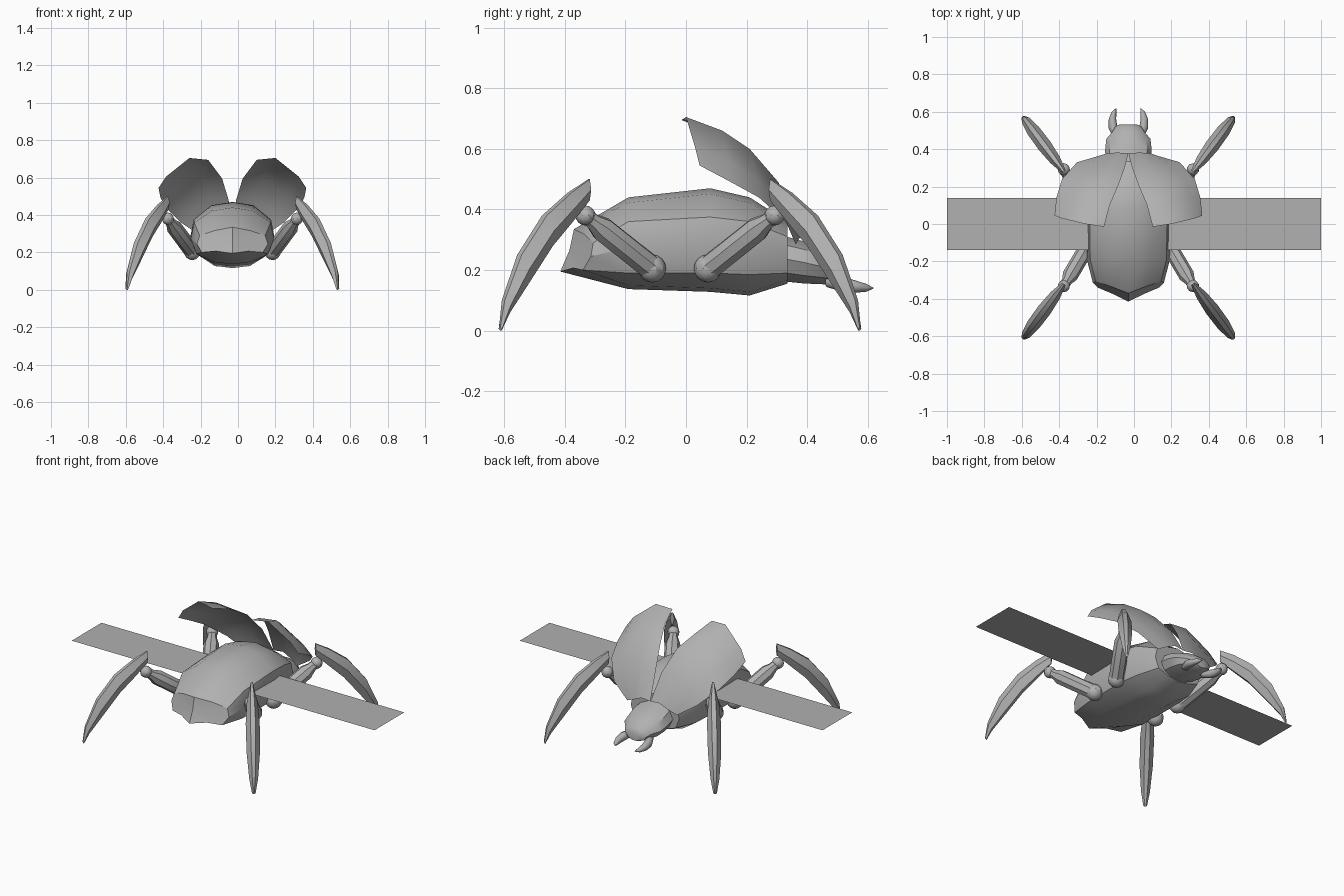
import bpy, bmesh, math
from mathutils import Vector

if "Cube" in bpy.data.objects:
    bpy.data.objects.remove(bpy.data.objects["Cube"])

CX, CY = -0.03, -0.02   # symmetry centre of the body and of the legs
grey = bpy.data.materials.new("dark_grey")
grey.diffuse_color = (0.44, 0.44, 0.44, 1)
grey.use_nodes = True
grey.node_tree.nodes["Principled BSDF"].inputs["Base Color"].default_value = grey.diffuse_color


def finish(name, bm, angle=35):
    bmesh.ops.remove_doubles(bm, verts=bm.verts, dist=0.0005)
    bmesh.ops.recalc_face_normals(bm, faces=bm.faces)
    me = bpy.data.meshes.new(name)
    bm.to_mesh(me)
    bm.free()
    me.materials.append(grey)
    ob = bpy.data.objects.new(name, me)
    bpy.context.collection.objects.link(ob)
    bpy.ops.object.select_all(action='DESELECT')
    ob.select_set(True)
    bpy.context.view_layer.objects.active = ob
    bpy.ops.object.shade_smooth_by_angle(angle=math.radians(angle))
    return ob


def loft(bm, rings, closed=True, caps=True):
    vs = [[bm.verts.new(p) for p in r] for r in rings]
    n = len(vs[0])
    for a, b in zip(vs, vs[1:]):
        for i in range(n if closed else n - 1):
            j = (i + 1) % n
            bm.faces.new((a[i], a[j], b[j], b[i]))
    if caps:
        bm.faces.new(vs[0])
        bm.faces.new(vs[-1])


def tube(bm, points, radii, sides=8):
    pts = [Vector(p) for p in points]
    rings = []
    for i, p in enumerate(pts):
        d = (pts[min(i + 1, len(pts) - 1)] - pts[max(i - 1, 0)]).normalized()
        u = d.cross(Vector((0, 0, 1))).normalized()
        v = d.cross(u)
        rings.append([p + (u * math.cos(t) + v * math.sin(t)) * radii[i]
                      for t in (2 * math.pi * k / sides for k in range(sides))])
    loft(bm, rings)


def ball(bm, p, r):
    made = bmesh.ops.create_uvsphere(bm, u_segments=10, v_segments=8, radius=r)
    bmesh.ops.translate(bm, verts=made['verts'], vec=p)


# Body: half sections mirrored into rings, swept back in a V at the tail
bm = bmesh.new()
rings = []
for y, hw, zt, zl, zm, zb, sweep, slant in [
        (-0.37, 0.19, 0.335, 0.29, 0.20, 0.195, 0.085, 0.045),
        (-0.19, 0.222, 0.44, 0.36, 0.19, 0.137, 0, 0),
        (0.08, 0.225, 0.47, 0.375, 0.19, 0.128, 0, 0),
        (0.21, 0.21, 0.44, 0.36, 0.185, 0.116, 0, 0),
        (0.335, 0.16, 0.36, 0.31, 0.19, 0.155, 0, 0)]:
    half = [(0, zt), (.5, zt - .018), (.92, zl), (1, (zl + zm) / 2), (.86, zm), (.45, zb + .012), (0, zb)]
    half += [(-f, z) for f, z in half[-2:0:-1]]
    rings.append([(CX + f * hw, y + sweep * abs(f) - slant * (zt - z) / (zt - zb), z) for f, z in half])
vs = loft(bm, rings, caps=False)
bm.verts.ensure_lookup_table()
# tail cap fanned from a middle point
tail = list(bm.verts)[:12]
mid = bm.verts.new((CX, -0.385, 0.265))
for i in range(12):
    bm.faces.new((tail[i], tail[(i + 1) % 12], mid))
bm.faces.new(list(bm.verts)[48:60])
finish("body", bm, 32)

# Head
bm = bmesh.new()
rings = []
for y, hw, zc, hz in [(0.31, .115, .24, .08), (0.39, .125, .225, .073), (0.455, .118, .21, .06),
                      (0.49, .088, .2, .05), (0.52, .07, .188, .038), (0.533, .045, .18, .025)]:
    rings.append([(CX + hw * math.cos(t), y, zc + hz * math.sin(t))
                  for t in (math.pi * k / 5 for k in range(10))])
loft(bm, rings)
finish("head", bm)

# Flat flying wings
bm = bmesh.new()
bm.faces.new([bm.verts.new(p) for p in
              ((-1, -.14, .325), (1, -.14, .325), (1, .14, .325), (-1, .14, .325))])
finish("flight_wings", bm)

# Raised wing cases: rows from the open tip down to the shoulder
case_rows = [
    [(.13, -.015, .695), (.23, .0, .705), (.355, .03, .605), (.395, .045, .545)],
    [(.10, .10, .655), (.20, .12, .66), (.335, .14, .56), (.385, .14, .495)],
    [(.055, .205, .595), (.16, .21, .60), (.295, .235, .50), (.355, .24, .44)],
    [(.02, .30, .48), (.11, .305, .49), (.215, .32, .41), (.275, .33, .36)],
    [(.0, .378, .33), (.06, .382, .335), (.115, .378, .31), (.165, .362, .285)]]
for side, s in (("left", -1), ("right", 1)):
    bm = bmesh.new()
    loft(bm, [[(CX + s * x, y, z) for x, y, z in r] for r in case_rows], False, False)
    finish("wing_case_" + side, bm, 45)

    # Curved horn jaws
    bm = bmesh.new()
    tube(bm, [(CX + s * x, y, z) for x, y, z in
              [(.06, .47, .165), (.083, .52, .152), (.085, .56, .145), (.077, .595, .141), (.065, .618, .14)]],
         [.022, .024, .02, .013, .002])
    finish("jaw_" + side, bm, 50)

    # Legs: hip and knee balls, thigh, curved blade shin
    for end, e in (("front", -1), ("rear", 1)):
        def at(x, y, z):
            return Vector((CX + s * x, CY + e * y, z))
        hip, knee = at(.215, .092, .205), at(.345, .312, .38)
        bm = bmesh.new()
        ball(bm, hip, .046)
        ball(bm, knee, .033)
        tube(bm, [hip, hip.lerp(knee, .25), hip.lerp(knee, .75), hip.lerp(knee, .88), knee],
             [.042, .042, .042, .028, .026])
        finish(f"thigh_{end}_{side}", bm)

        side_dir = Vector((s * .295, -e * .215, 0)).normalized()
        bm = bmesh.new()
        rings = []
        for to, zo, ti, zi, w in [(0, .50, .0, .43, .012), (.22, .455, .2, .36, .03),
                                  (.50, .38, .43, .28, .038), (.78, .25, .70, .155, .036),
                                  (.96, .10, .90, .06, .024), (1, .012, .985, .0, .01)]:
            o = at(.345 + .22 * to, .30 + .295 * to, zo)
            i = at(.345 + .22 * ti, .30 + .295 * ti, zi)
            rings.append([o + side_dir * w * .35, o.lerp(i, .5) + side_dir * w, i + side_dir * w * .35,
                          i - side_dir * w * .35, o.lerp(i, .5) - side_dir * w, o - side_dir * w * .35])
        loft(bm, rings)
        finish(f"shin_{end}_{side}", bm)
